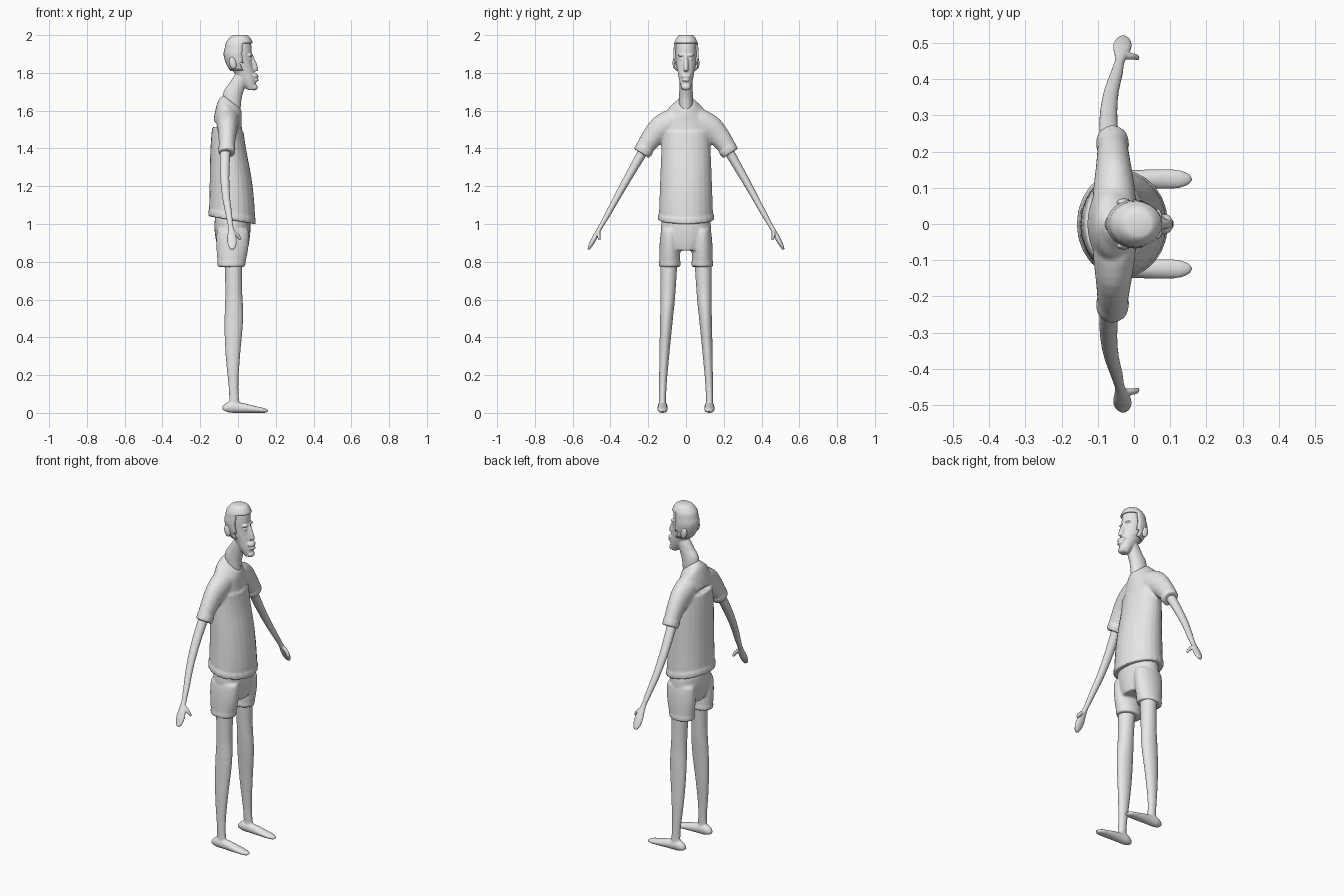
import bpy, bmesh, math
from mathutils import Vector, Matrix

cube = bpy.data.objects.get("Cube")
if cube:
    bpy.data.objects.remove(cube)

grey = bpy.data.materials.new("plain grey")
grey.use_nodes = True
COLOUR = (0.8, 0.8, 0.8, 1)
grey.diffuse_color = COLOUR
grey.node_tree.nodes["Principled BSDF"].inputs["Base Color"].default_value = COLOUR

SEGMENTS = 24
X, Y = Vector((1, 0, 0)), Vector((0, 1, 0))


def ring(z, back, front, half, y=0):
    """Level cross-section of a body part, reaching from back to front."""
    return Vector((z, back, front, half, y))


def joint(x, y, z, wide, thick):
    """Point on a limb with its two radii."""
    return Vector((x, y, z, wide, thick))


def resample(rows, steps=4):
    """Pass a smooth spline through the given rows."""
    result = []
    padded = [rows[0], *rows, rows[-1]]
    for a, b, c, d in zip(padded, padded[1:], padded[2:], padded[3:]):
        for step in range(steps):
            t = step / steps
            start, end = b + (c - a) * (t / 2), c - (d - b) * ((1 - t) / 2)
            blend = t * t * (3 - 2 * t)
            result.append(start.lerp(end, blend))
    return result + [rows[-1]]


def loft(bm, sections):
    """Skin sections of (centre, half axis, half axis) and cap both ends."""
    loops = []
    for centre, u, v in sections:
        angles = [math.tau * i / SEGMENTS for i in range(SEGMENTS)]
        loops.append([bm.verts.new(centre + u * math.cos(a) + v * math.sin(a))
                      for a in angles])
    for low, high in zip(loops, loops[1:]):
        for i in range(SEGMENTS):
            bm.faces.new((low[i - 1], low[i], high[i], high[i - 1]))
    bm.faces.new(loops[0][::-1])
    bm.faces.new(loops[-1])


def stack(bm, rows, slope=0, grow=0):
    """Loft level rings; slope drops the front of each ring, grow fattens it."""
    sections = []
    for z, back, front, half, y in resample(rows):
        reach = (front - back) / 2 + grow
        sections.append((Vector(((back + front) / 2, y, z)),
                         Vector((reach, 0, -slope * reach)), Y * (half + grow)))
    loft(bm, sections)


def limb(bm, rows, side, across=X):
    """Loft a tube along a path, mirrored by side."""
    path = resample(rows)
    points = [Vector((p[0], p[1] * side, p[2])) for p in path]
    sections = []
    for i, p in enumerate(points):
        along = points[min(i + 1, len(points) - 1)] - points[max(i - 1, 0)]
        v = along.cross(across).normalized()
        u = v.cross(along).normalized()
        sections.append((p, u * path[i][3], v * path[i][4]))
    loft(bm, sections)


def blob(bm, centre, size, tilt=0):
    place = (Matrix.Translation(centre) @ Matrix.Rotation(tilt, 4, "Y")
             @ Matrix.Diagonal((*size, 1)))
    bmesh.ops.create_uvsphere(bm, u_segments=SEGMENTS, v_segments=SEGMENTS // 2,
                              radius=1, matrix=place)


def finish(bm, name):
    bmesh.ops.recalc_face_normals(bm, faces=bm.faces)
    for face in bm.faces:
        face.smooth = True
    mesh = bpy.data.meshes.new(name)
    bm.to_mesh(mesh)
    bm.free()
    mesh.materials.append(grey)
    part = bpy.data.objects.new(name, mesh)
    bpy.context.collection.objects.link(part)
    return part


def merge(part, voxel):
    """Fuse the overlapping pieces of a part into one soft skin."""
    remesh = part.modifiers.new("merge", "REMESH")
    remesh.mode, remesh.voxel_size, remesh.use_smooth_shade = "VOXEL", voxel, True
    soften = part.modifiers.new("soften", "SMOOTH")
    soften.factor, soften.iterations = 0.5, 3


# Shirt: torso, sloping yoke, hem, short sleeves with cuffs
bm = bmesh.new()
hem = ring(z=1.02, back=-.154, front=.09, half=.144)
torso = [hem,
         ring(z=1.2, back=-.15, front=.08, half=.138),
         ring(z=1.4, back=-.145, front=.045, half=.13),
         ring(z=1.5, back=-.135, front=.03, half=.125)]
stack(bm, torso, slope=.17)
stack(bm, [hem, hem + Vector((.03, 0, 0, 0, 0))], slope=.17, grow=.004)
stack(bm, [ring(z=1.48, back=-.13, front=.03, half=.12),
           ring(z=1.57, back=-.115, front=.02, half=.11),
           ring(z=1.62, back=-.095, front=.02, half=.07),
           ring(z=1.645, back=-.077, front=.016, half=.04)], slope=.8)
sleeve = [joint(x=-.055, y=.05, z=1.55, wide=.06, thick=.06),
          joint(x=-.055, y=.1, z=1.525, wide=.057, thick=.07),
          joint(x=-.057, y=.17, z=1.47, wide=.047, thick=.058),
          joint(x=-.06, y=.235, z=1.375, wide=.04, thick=.043)]
cuff = [sleeve[-1].lerp(sleeve[-2], t) + joint(0, 0, 0, wide=.004, thick=.004)
        for t in (0, .3)]
for side in (-1, 1):
    limb(bm, sleeve, side)
    limb(bm, cuff, side)
merge(finish(bm, "shirt"), voxel=.007)

# Shorts: seat and two trouser legs with turned hems
bm = bmesh.new()
stack(bm, [ring(z=1.05, back=-.12, front=.065, half=.12),
           ring(z=.95, back=-.123, front=.065, half=.13),
           ring(z=.86, back=-.1, front=.05, half=.085)])
for side in (-1, 1):
    y = .086 * side
    trouser = [ring(z=.97, back=-.11, front=.055, half=.045, y=y),
               ring(z=.89, back=-.115, front=.057, half=.054, y=y),
               ring(z=.773, back=-.105, front=.034, half=.055, y=y)]
    stack(bm, trouser)
    stack(bm, [trouser[-1], trouser[-1].lerp(trouser[-2], .2)], grow=.003)
merge(finish(bm, "shorts"), voxel=.007)

for side, label in ((-1, "right"), (1, "left")):
    # Bare arm with a mitten hand and thumb
    bm = bmesh.new()
    limb(bm, [joint(x=-.062, y=.2, z=1.43, wide=.028, thick=.028),
              joint(x=-.07, y=.31, z=1.24, wide=.024, thick=.021),
              joint(x=-.048, y=.415, z=1.05, wide=.017, thick=.015),
              joint(x=-.038, y=.455, z=.98, wide=.015, thick=.012),
              joint(x=-.032, y=.493, z=.91, wide=.026, thick=.013),
              joint(x=-.03, y=.517, z=.865, wide=.01, thick=.005)], side)
    limb(bm, [joint(x=-.03, y=.462, z=.966, wide=.009, thick=.009),
              joint(x=0, y=.462, z=.937, wide=.01, thick=.009),
              joint(x=.01, y=.456, z=.914, wide=.005, thick=.005)], side)
    merge(finish(bm, label + "_arm"), voxel=.004)

    # Bare leg with a long flat foot
    bm = bmesh.new()
    stack(bm, [ring(z=.85, back=-.075, front=.025, half=.047, y=.09 * side),
               ring(z=.65, back=-.067, front=.022, half=.04, y=.095 * side),
               ring(z=.5, back=-.071, front=.027, half=.034, y=.103 * side),
               ring(z=.3, back=-.065, front=.011, half=.026, y=.115 * side),
               ring(z=.1, back=-.047, front=.003, half=.019, y=.124 * side),
               ring(z=.02, back=-.055, front=.02, half=.021, y=.124 * side)])
    sole = [(-.073, .013, .012), (-.05, .025, .028), (0, .025, .028),
            (.09, .027, .018), (.14, .02, .012), (.154, .008, .007)]
    limb(bm, [joint(x, y=.124, z=tall, wide=wide, thick=tall)
              for x, wide, tall in sole], side, across=Y)
    merge(finish(bm, label + "_leg"), voxel=.005)

# Head: skull, neck, nose, moustache, lip, chin, brows, eyes and ears
skull = [ring(z=1.71, back=.05, front=.092, half=.021),
         ring(z=1.75, back=.015, front=.096, half=.034),
         ring(z=1.8, back=-.02, front=.088, half=.043),
         ring(z=1.87, back=-.06, front=.074, half=.055),
         ring(z=1.93, back=-.06, front=.072, half=.055),
         ring(z=1.97, back=-.045, front=.062, half=.047),
         ring(z=1.99, back=-.02, front=.045, half=.03)]
bm = bmesh.new()
stack(bm, skull)
stack(bm, [ring(z=1.57, back=-.07, front=.01, half=.03),
           ring(z=1.65, back=-.081, front=.015, half=.037),
           ring(z=1.72, back=-.048, front=.028, half=.035),
           ring(z=1.78, back=-.01, front=.055, half=.035)], slope=.6)
stack(bm, [ring(z=1.9, back=.05, front=.076, half=.009),
           ring(z=1.83, back=.05, front=.106, half=.015),
           ring(z=1.81, back=.05, front=.1, half=.011)])
blob(bm, centre=(.086, 0, 1.785), size=(.023, .028, .016), tilt=.4)
blob(bm, centre=(.091, 0, 1.762), size=(.02, .021, .009))
blob(bm, centre=(.086, 0, 1.724), size=(.018, .024, .017))
for side in (-1, 1):
    blob(bm, centre=(.062, .023 * side, 1.894), size=(.016, .02, .008))
    blob(bm, centre=(.062, .022 * side, 1.872), size=(.009, .012, .009))
    blob(bm, centre=(-.028, .06 * side, 1.852), size=(.019, .011, .034), tilt=-.25)
merge(finish(bm, "head"), voxel=.004)

# Hair: raised shell over the crown, nape and sideburns
bm = bmesh.new()
stack(bm, skull)
bare = []
for face in bm.faces:
    middle = face.calc_center_median()
    sides = middle.z > 1.81 and middle.x < .02
    if not (sides or middle.z > 1.95):
        bare.append(face)
bmesh.ops.delete(bm, geom=bare, context="FACES")
hair = finish(bm, "hair")
shell = hair.modifiers.new("shell", "SOLIDIFY")
shell.thickness, shell.offset = .01, 1
